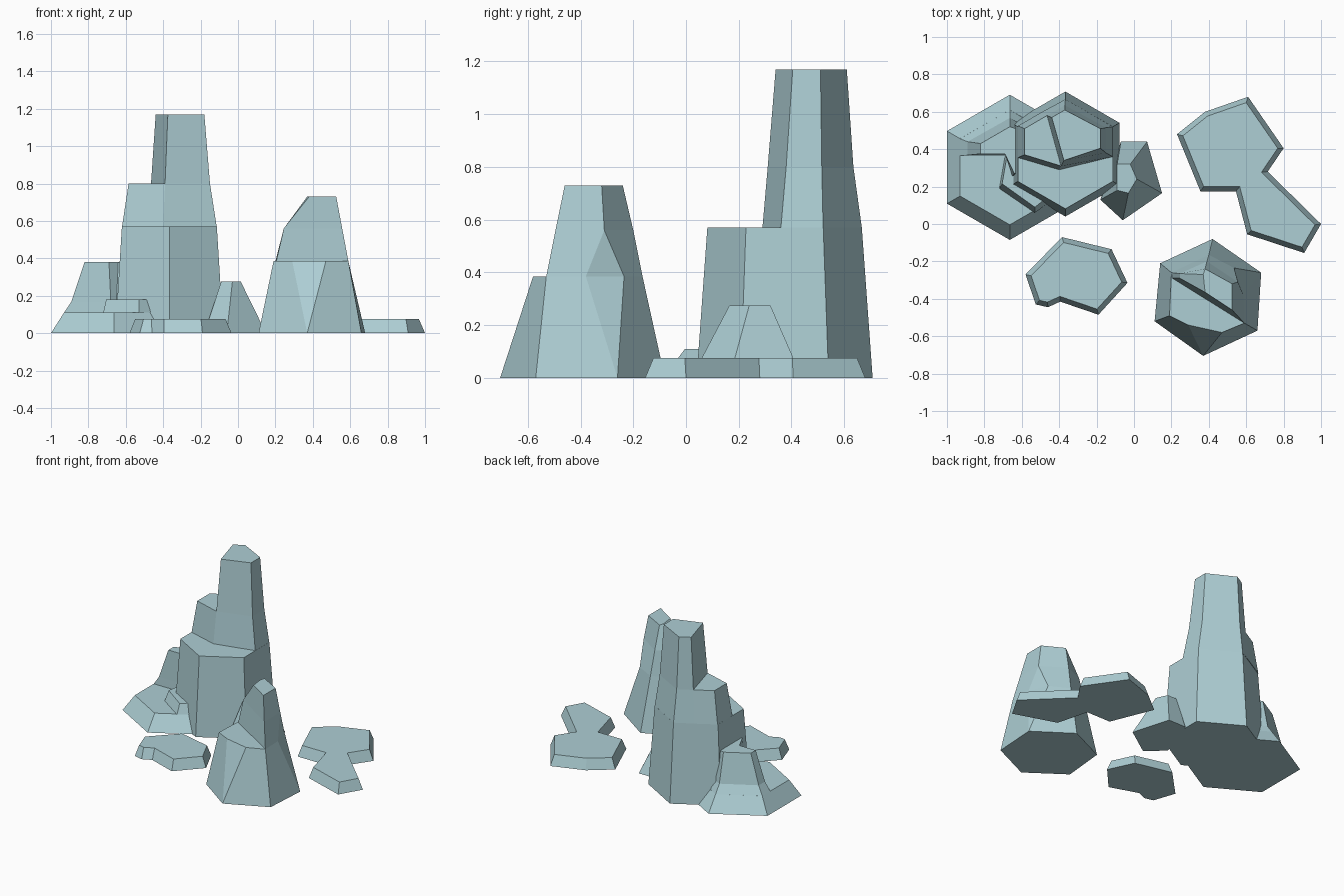
import bpy, bmesh, math
from mathutils import Vector

stone = bpy.data.materials.new("pale_stone")
stone.diffuse_color = (0.42, 0.62, 0.66, 1)


def loft(name, *levels):
    """Closed flat-faced rock through (z, outline) levels with equal point counts."""
    bm = bmesh.new()
    rings = [[bm.verts.new((x, y, z)) for x, y in pts] for z, pts in levels]
    n = len(rings[0])
    for a, b in zip(rings, rings[1:]):
        for i in range(n):
            j = (i + 1) % n
            bm.faces.new((a[i], a[j], b[j], b[i]))
    bm.faces.new(rings[0][::-1])
    bm.faces.new(rings[-1])
    bmesh.ops.remove_doubles(bm, verts=bm.verts, dist=0.0005)
    bmesh.ops.recalc_face_normals(bm, faces=bm.faces)
    me = bpy.data.meshes.new(name)
    bm.to_mesh(me)
    bm.free()
    me.materials.append(stone)
    ob = bpy.data.objects.new(name, me)
    bpy.context.collection.objects.link(ob)
    return ob


def hexagon(x, y, r):
    return [(x + r * math.sin(i * math.pi / 3), y + r * math.cos(i * math.pi / 3))
            for i in range(6)]


def inset(pts, d):
    """Mitred inset of a clockwise outline."""
    out = []
    for i, p in enumerate(pts):
        p = Vector(p)
        e1 = (p - Vector(pts[i - 1])).normalized()
        e2 = (Vector(pts[(i + 1) % len(pts)]) - p).normalized()
        n1, n2 = Vector((e1.y, -e1.x)), Vector((e2.y, -e2.x))
        out.append(tuple(p + (n1 + n2) * d / (1 + n1.dot(n2))))
    return out


# Tall stack: broad hexagonal foot, side step and summit
loft("tall_rock_foot", (0, hexagon(-0.367, 0.374, 0.334)),
     (0.57, hexagon(-0.367, 0.374, 0.293)))
loft("tall_rock_side_step",
     (0.57, [(-0.62, 0.525), (-0.49, 0.60), (-0.40, 0.29), (-0.62, 0.355)]),
     (0.80, [(-0.585, 0.51), (-0.465, 0.58), (-0.39, 0.31), (-0.585, 0.37)]))
loft("tall_rock_summit",
     (0.57, [(-0.49, 0.60), (-0.367, 0.667), (-0.114, 0.52), (-0.114, 0.36), (-0.40, 0.29)]),
     (0.80, [(-0.465, 0.58), (-0.37, 0.635), (-0.15, 0.515), (-0.15, 0.38), (-0.39, 0.31)]),
     (1.17, [(-0.44, 0.57), (-0.37, 0.61), (-0.18, 0.51), (-0.18, 0.405), (-0.375, 0.34)]))

# Low rock at the left: wide foot, back block and small ledge
loft("left_rock_foot", (0, hexagon(-0.664, 0.303, 0.388)),
     (0.11, hexagon(-0.664, 0.303, 0.307)))
loft("left_rock_block",
     (0.11, [(-0.93, 0.365), (-0.93, 0.456), (-0.664, 0.61), (-0.45, 0.48), (-0.45, 0.25), (-0.65, 0.25), (-0.68, 0.365)]),
     (0.17, [(-0.89, 0.368), (-0.89, 0.44), (-0.664, 0.567), (-0.45, 0.46), (-0.45, 0.25), (-0.65, 0.255), (-0.68, 0.368)]),
     (0.38, [(-0.82, 0.375), (-0.82, 0.43), (-0.664, 0.52), (-0.45, 0.45), (-0.45, 0.27), (-0.64, 0.27), (-0.69, 0.375)]))
loft("left_rock_ledge",
     (0.11, [(-0.69, 0.36), (-0.45, 0.36), (-0.46, 0.11), (-0.53, 0.06), (-0.72, 0.19)]),
     (0.18, [(-0.68, 0.36), (-0.45, 0.36), (-0.48, 0.13), (-0.53, 0.09), (-0.705, 0.215)]))

# Small rock leaning on the tall stack
loft("small_rock",
     (0, [(-0.07, 0.44), (0.07, 0.44), (0.15, 0.165), (-0.06, 0.02), (-0.18, 0.13)]),
     (0.275, [(-0.09, 0.32), (-0.02, 0.32), (0.015, 0.24), (-0.03, 0.165), (-0.09, 0.18)]))

# Front right rock: terrace body with a taller chamfered peak behind
loft("front_rock_body",
     (0, [(0.42, -0.08), (0.68, -0.26), (0.68, -0.26), (0.66, -0.57),
          (0.37, -0.705), (0.37, -0.705), (0.11, -0.52), (0.14, -0.21)]),
     (0.385, [(0.40, -0.165), (0.535, -0.235), (0.585, -0.38), (0.59, -0.53),
              (0.47, -0.58), (0.29, -0.54), (0.19, -0.49), (0.20, -0.26)]))
loft("front_rock_peak",
     (0.385, [(0.40, -0.165), (0.535, -0.235), (0.585, -0.38), (0.59, -0.53), (0.205, -0.29), (0.20, -0.26)]),
     (0.56, [(0.39, -0.20), (0.555, -0.31), (0.555, -0.31), (0.557, -0.495), (0.245, -0.29), (0.245, -0.265)]),
     (0.73, [(0.38, -0.24), (0.525, -0.32), (0.525, -0.32), (0.525, -0.46), (0.38, -0.365), (0.37, -0.27)]))

# Flat slabs with bevelled rims
slabs = {
    "back_slab": [(0.23, 0.48), (0.38, 0.60), (0.61, 0.68), (0.80, 0.405), (0.715, 0.28),
                  (1.0, 0.0), (0.91, -0.155), (0.605, -0.055), (0.545, 0.175), (0.355, 0.175)],
    "front_slab": [(-0.385, -0.07), (-0.12, -0.135), (-0.035, -0.315), (-0.19, -0.485),
                   (-0.395, -0.415), (-0.46, -0.445), (-0.525, -0.43), (-0.58, -0.27)],
}
for name, pts in slabs.items():
    loft(name, (0, pts), (0.075, inset(pts, 0.026)))
